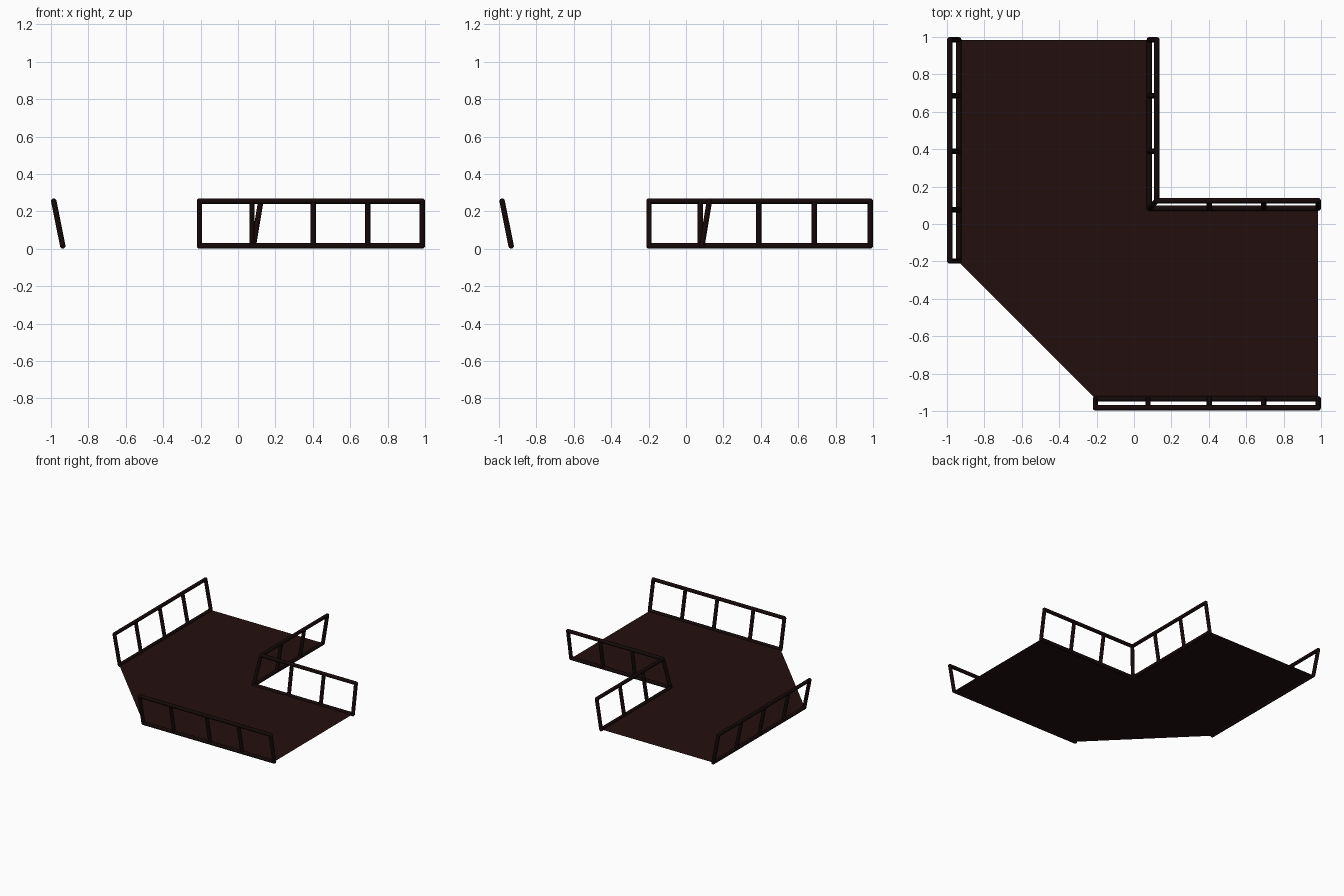
import bpy, bmesh
from mathutils import Vector, Matrix

if "Cube" in bpy.data.objects:
    bpy.data.objects.remove(bpy.data.objects["Cube"])

R = 0.0145                 # tube radius
Z0, Z1 = 0.0155, 0.255     # lower and upper rail centre heights


def material(name, col):
    m = bpy.data.materials.new(name)
    m.diffuse_color = (*col, 1)
    m.use_nodes = True
    m.node_tree.nodes["Principled BSDF"].inputs["Base Color"].default_value = m.diffuse_color
    return m


floor_mat = material("dark brown floor", (0.017, 0.0048, 0.0048))
rail_mat = material("near black brown rail", (0.0075, 0.0026, 0.0026))


def add_object(name, bm, mat):
    me = bpy.data.meshes.new(name)
    bm.to_mesh(me)
    bm.free()
    me.materials.append(mat)
    ob = bpy.data.objects.new(name, me)
    bpy.context.collection.objects.link(ob)
    return ob


def tube(bm, a, b):
    d = b - a
    mat = Matrix.Translation((a + b) / 2) @ d.to_track_quat('Z', 'Y').to_matrix().to_4x4()
    bmesh.ops.create_cone(bm, cap_ends=True, segments=12, radius1=R, radius2=R,
                          depth=d.length, matrix=mat)


def railing(name, low, high):
    """Leaning frame: matching foot and head points joined by posts."""
    low = [Vector((x, y, Z0)) for x, y in low]
    high = [Vector((x, y, Z1)) for x, y in high]
    bm = bmesh.new()
    tube(bm, low[0], low[-1])
    tube(bm, high[0], high[-1])
    for a, b in zip(low, high):
        tube(bm, a, b)
    # rounded frame corners
    for p in (low[0], low[-1], high[0], high[-1]):
        bmesh.ops.create_uvsphere(bm, u_segments=12, v_segments=8, radius=R,
                                  matrix=Matrix.Translation(p))
    ob = add_object(name, bm, rail_mat)
    for f in ob.data.polygons:
        f.use_smooth = len(f.vertices) <= 4


# L-shaped floor sheet with a cut corner
bm = bmesh.new()
outline = [(-0.94, 0.985), (-0.94, -0.2), (-0.205, -0.935), (0.983, -0.935),
           (0.983, 0.085), (0.082, 0.085), (0.082, 0.985)]
face = bm.faces.new([bm.verts.new((x, y, Z0)) for x, y in outline])
bmesh.ops.triangulate(bm, faces=[face])
add_object("floor", bm, floor_mat)

# outer railings, leaning outwards
ys = [-0.198, 0.077, 0.388, 0.686, 0.985]
railing("left_railing", [(-0.937, y) for y in ys], [(-0.985, y) for y in ys])
xs = [-0.206, 0.075, 0.403, 0.693, 0.985]
railing("front_railing", [(x, -0.935) for x in xs], [(x, -0.983) for x in xs])

# inner railings, sharing a slanted post at the inside corner
ys = [0.388, 0.686, 0.985]
railing("inner_back_railing", [(0.082, 0.085)] + [(0.082, y) for y in ys],
        [(0.122, 0.125)] + [(0.122, y) for y in ys])
xs = [0.403, 0.693, 0.985]
railing("inner_right_railing", [(0.082, 0.085)] + [(x, 0.085) for x in xs],
        [(0.122, 0.125)] + [(x, 0.125) for x in xs])
